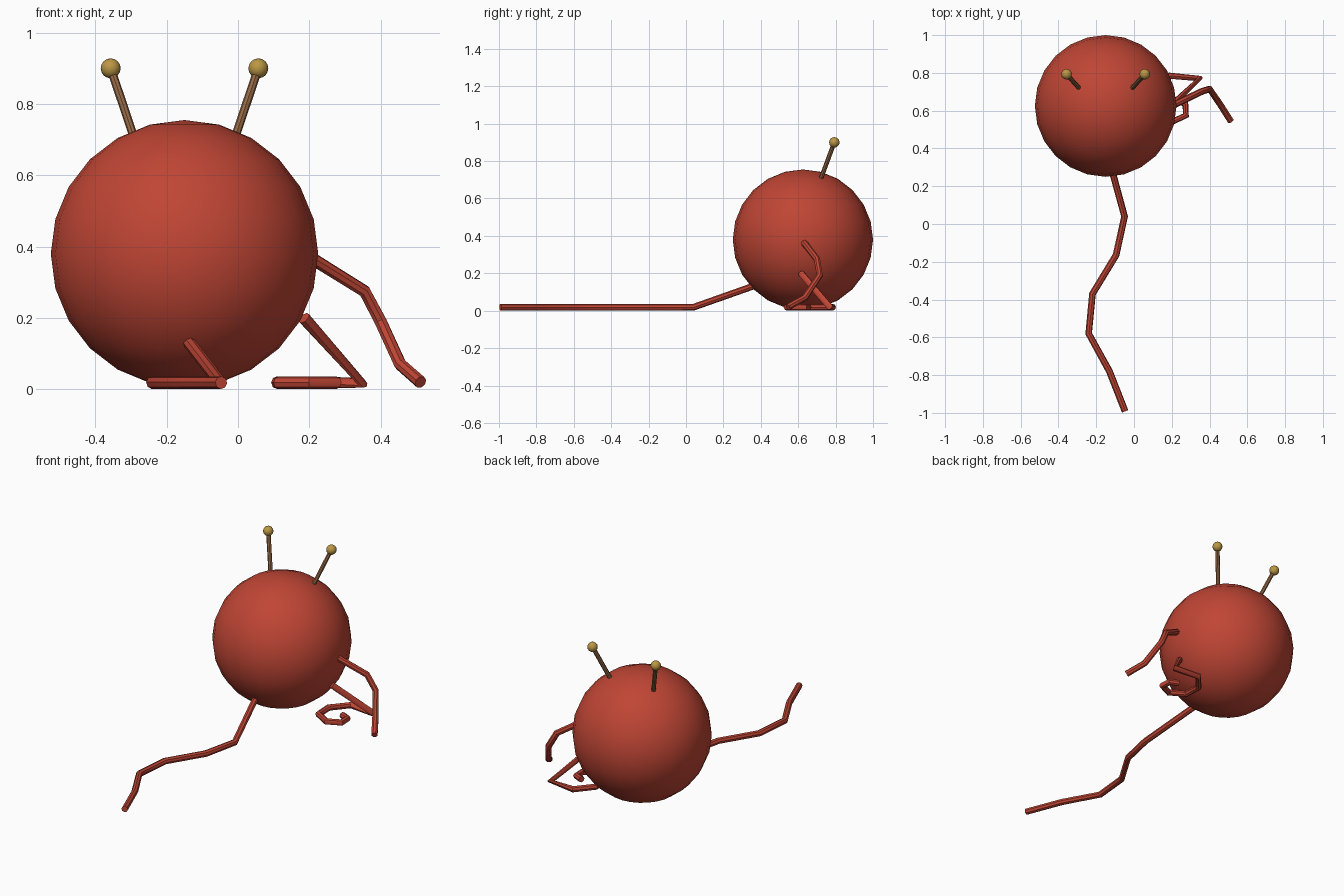
import bpy, math
from mathutils import Vector

if "Cube" in bpy.data.objects:
    bpy.data.objects.remove(bpy.data.objects["Cube"])


def material(name, rgb):
    m = bpy.data.materials.new(name)
    m.diffuse_color = (*rgb, 1)
    m.use_nodes = True
    m.node_tree.nodes["Principled BSDF"].inputs["Base Color"].default_value = m.diffuse_color
    return m


RED = material("brick_red", (0.52, 0.06, 0.035))
BROWN = material("stalk_brown", (0.30, 0.14, 0.06))
GOLD = material("tip_gold", (0.50, 0.31, 0.06))


def finish(obj, name, mat):
    obj.name = name
    obj.data.materials.clear()
    obj.data.materials.append(mat)
    bpy.ops.object.select_all(action='DESELECT')
    obj.select_set(True)
    bpy.context.view_layer.objects.active = obj
    bpy.ops.object.shade_smooth_by_angle(angle=math.radians(40))
    return obj


def ball(name, centre, radius, segments, rings, mat):
    bpy.ops.mesh.primitive_uv_sphere_add(segments=segments, ring_count=rings,
                                         radius=radius, location=centre)
    return finish(bpy.context.object, name, mat)


def tube(name, points, radius, mat):
    """Capped round tube along a jointed path."""
    curve = bpy.data.curves.new(name, 'CURVE')
    curve.dimensions = '3D'
    curve.bevel_depth = radius
    curve.bevel_resolution = 2
    curve.use_fill_caps = True
    spline = curve.splines.new('POLY')
    spline.points.add(len(points) - 1)
    for p, co in zip(spline.points, points):
        p.co = (*co, 1)
    obj = bpy.data.objects.new(name, curve)
    bpy.context.collection.objects.link(obj)
    bpy.ops.object.select_all(action='DESELECT')
    obj.select_set(True)
    bpy.context.view_layer.objects.active = obj
    bpy.ops.object.convert(target='MESH')
    return finish(bpy.context.object, name, mat)


# Round body
CX, CY, CZ = -0.15, 0.625, 0.38
ball("body", (CX, CY, CZ), 0.375, 24, 12, RED)

# Pair of antennae with ball tips
for side, label in ((-1, "left"), (1, "right")):
    base = Vector((CX + side * 0.138, 0.717, 0.695))
    tip = Vector((CX + side * 0.207, 0.793, 0.90))
    tube(label + "_antenna", [base, tip], 0.012, BROWN)
    ball(label + "_antenna_tip", tip, 0.028, 16, 8, GOLD)

# Limbs: a long trailing one, a coiled one and a bent one
R, G = 0.018, 0.0185
tube("trailing_limb", [(-0.14, 0.37, 0.135)] + [(x, y, G) for x, y in (
    (-0.05, 0.04), (-0.095, -0.165), (-0.22, -0.37), (-0.24, -0.58),
    (-0.13, -0.78), (-0.047, -0.992))], R, RED)

tube("coiled_limb", [(0.185, 0.615, 0.20)] + [(x, y, G) for x, y in (
    (0.347, 0.77), (0.19, 0.785), (0.11, 0.69), (0.115, 0.59),
    (0.20, 0.54), (0.275, 0.575), (0.272, 0.635), (0.225, 0.655))], R, RED)

tube("bent_limb", [(0.21, 0.63, 0.365), (0.355, 0.70, 0.275), (0.40, 0.715, 0.19),
                   (0.455, 0.635, 0.07), (0.512, 0.545, 0.02)], R, RED)
